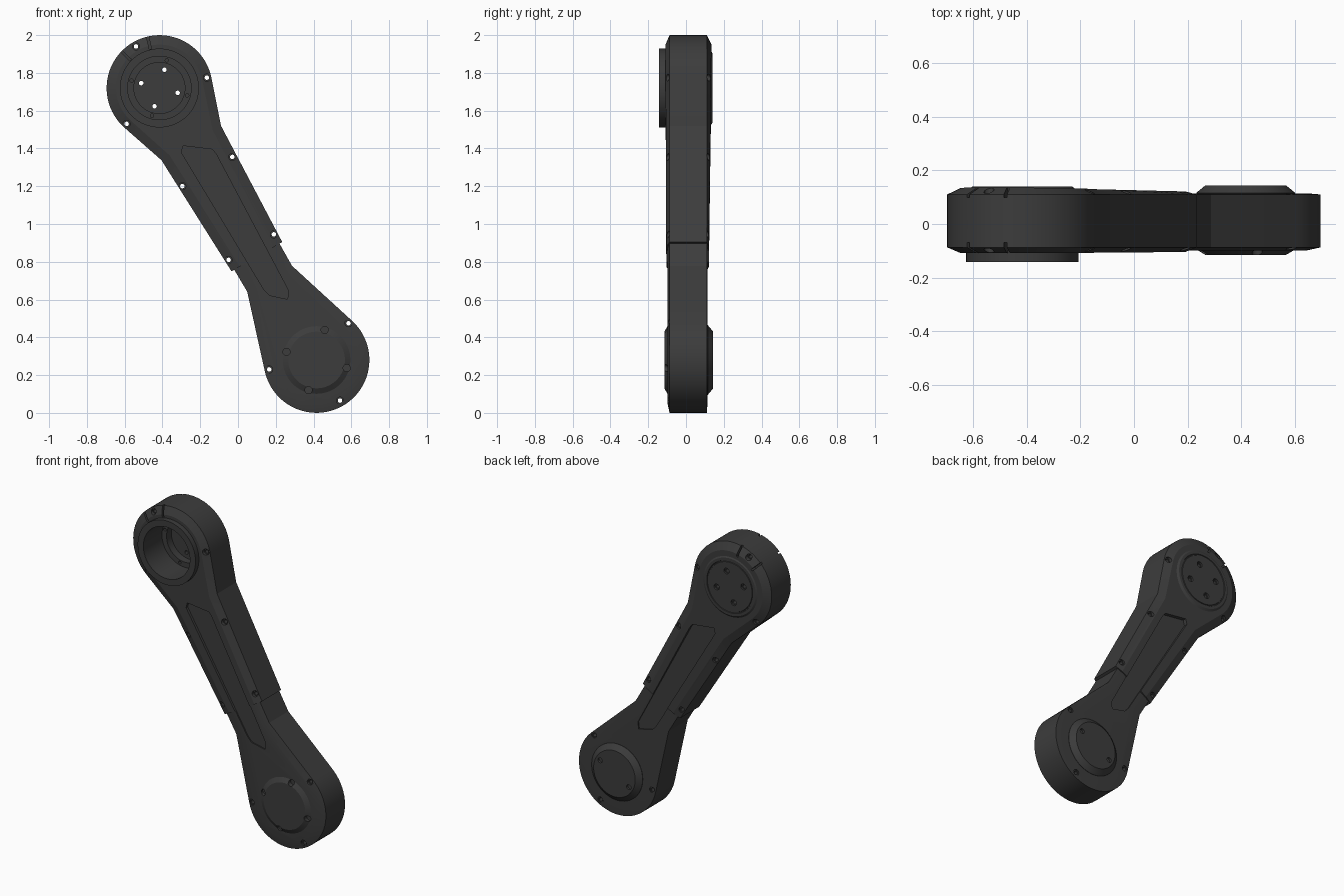
import bpy, bmesh
from math import sin, cos, atan2, acos, hypot, pi, radians

if "Cube" in bpy.data.objects:
    bpy.data.objects.remove(bpy.data.objects["Cube"])

R, C = 0.28, 0.831                    # end radius, half distance between joints
TOP, LOW = (-0.416, 1.72), (0.416, 0.28)

dark = bpy.data.materials.new("dark_grey")
dark.diffuse_color = (0.045, 0.045, 0.045, 1)
dark.use_nodes = True
dark.node_tree.nodes["Principled BSDF"].inputs["Base Color"].default_value = dark.diffuse_color


def world(u, v, y):
    """Arm coordinates (u along the arm, v across) to the scene."""
    return (0.5 * u + 0.866 * v, y, 1 - 0.866 * u + 0.5 * v)


def finish(name, bm):
    bmesh.ops.recalc_face_normals(bm, faces=bm.faces)
    me = bpy.data.meshes.new(name)
    bm.to_mesh(me)
    bm.free()
    ob = bpy.data.objects.new(name, me)
    bpy.context.collection.objects.link(ob)
    me.materials.append(dark)
    return ob


def add_rings(bm, rings):
    """Skin a stack of point loops and close both ends."""
    vs = [[bm.verts.new(p) for p in r] for r in rings]
    n = len(vs[0])
    for a, b in zip(vs, vs[1:]):
        for i in range(n):
            bm.faces.new((a[i], a[(i + 1) % n], b[(i + 1) % n], b[i]))
    bm.faces.new(vs[0])
    bm.faces.new(vs[-1])


def turned(name, centres, profile, seg=64):
    """Solids turned about y at each centre; profile is (radius, y)."""
    bm = bmesh.new()
    for cx, cz in centres:
        add_rings(bm, [[(cx + r * cos(2 * pi * i / seg), y, cz + r * sin(2 * pi * i / seg))
                        for i in range(seg)] for r, y in profile])
    return finish(name, bm)


def prism(name, shapes, spans):
    bm = bmesh.new()
    for pts in shapes:
        for a, b in spans:
            add_rings(bm, [[(x, y, z) for x, _, z in pts] for y in (a, b)])
    return finish(name, bm)


def around(c, r, start, n=4):
    return [(c[0] + r * cos(radians(start) + 2 * pi * k / n),
             c[1] + r * sin(radians(start) + 2 * pi * k / n)) for k in range(n)]


def outline(side, necks, d):
    """Round end plus straight neck, inset by d. side -1 is the upper end."""
    nu, nv = necks[0]
    a, b = C - abs(nu), nv
    if nu * side < 0:
        a = C + abs(nu)
    t = atan2(b, a) + acos(R / hypot(a, b))
    pts = []
    for i in range(49):
        w = t + (2 * pi - 2 * t) * i / 48
        pts.append((side * (C - (R - d) * cos(w)), (R - d) * sin(w)))
    pts += [(u, -(v - d)) for u, v in necks]
    pts += [(u, v - d) for u, v in reversed(necks)]
    return pts


def housing(name, side, necks, front, back):
    """Side wall with shallow chamfers to sloping front and back faces."""
    def slope(pair, u):
        return pair[0] + (pair[1] - pair[0]) * (u + C) / (2 * C)
    edge, face = outline(side, necks, 0), outline(side, necks, 0.05)
    bm = bmesh.new()
    add_rings(bm, [[world(u, v, slope(front, u)) for u, v in face],
                   [world(u, v, -0.087) for u, v in edge],
                   [world(u, v, 0.11) for u, v in edge],
                   [world(u, v, slope(back, u)) for u, v in face]])
    return finish(name, bm)


def cut(ob, *cutters):
    for c in cutters:
        m = ob.modifiers.new("cut", 'BOOLEAN')
        m.object, m.operation, m.solver = c, 'DIFFERENCE', 'EXACT'
        bpy.context.view_layer.objects.active = ob
        bpy.ops.object.modifier_apply(modifier=m.name)


# Main housings: the upper one sleeves over the lower one
upper = housing("upper_housing", -1, [(-0.495, 0.182), (0.2, 0.155)], (-0.108, -0.102), (0.133, 0.114))
lower = housing("lower_housing", 1, [(0.335, 0.137), (0.12, 0.139)], (-0.098, -0.098), (0.114, 0.114))

# Upper joint: open collar at the front, flat cap at the back
collar = turned("joint_collar", [TOP], [(0.209, -0.142), (0.209, -0.09)])
cap = turned("joint_back_cap", [TOP], [(0.2, 0.115), (0.2, 0.13), (0.185, 0.14), (0.168, 0.14),
                                       (0.166, 0.136), (0.161, 0.136), (0.159, 0.14), (0.02, 0.14)])

# Lower joint: bevelled cover on both sides
cover = turned("lower_joint_cover", [LOW], [(0.02, -0.115), (0.15, -0.115), (0.184, -0.095),
                                            (0.184, 0.116), (0.15, 0.144), (0.02, 0.144)])

# Cutters: case screws, bore, bore screws, pockets, slits
screws = [(-0.54, 1.94), (-0.165, 1.775), (-0.59, 1.53), (-0.03, 1.355), (-0.295, 1.2),
          (0.19, 0.945), (-0.05, 0.81), (0.585, 0.475), (0.165, 0.23), (0.54, 0.065)]
case_holes = turned("case_hole_cutter", screws,
                    [(0.019, -0.3), (0.019, -0.083), (0.012, -0.083), (0.012, 0.106),
                     (0.019, 0.106), (0.019, 0.3)], 20)
bore = turned("bore_cutter", [TOP], [(0.168, -0.3), (0.168, 0.05), (0.135, 0.05), (0.135, 0.1)])
output_holes = turned("output_hole_cutter", around(TOP, 0.1, 75),
                      [(0.012, 0.05), (0.012, 0.128), (0.019, 0.128), (0.019, 0.3)], 20)
step_holes = turned("step_hole_cutter", around(TOP, 0.152, 75), [(0.009, 0.0), (0.009, 0.08)], 16)
cover_holes = turned("cover_hole_cutter", around(LOW, 0.165, 75), [(0.019, -0.3), (0.019, -0.085)], 20)
back_holes = turned("cover_back_hole_cutter", around(LOW, 0.12, 30, 2), [(0.016, 0.13), (0.016, 0.3)], 20)
panel = [(-0.479, -0.07), (-0.504, -0.045), (-0.41, 0.08), (-0.38, 0.085),
         (0.44, 0.055), (0.476, 0.028), (0.41, -0.045), (0.37, -0.055)]
pocket = prism("pocket_cutter", [[world(u, v, 0) for u, v in panel]], [(-0.3, -0.09), (0.106, 0.3)])


def slit(angle):
    w = radians(angle)
    return [(TOP[0] + r * cos(w) - s * sin(w), 0, TOP[1] + r * sin(w) + s * cos(w))
            for r, s in ((0.212, -0.006), (0.32, -0.006), (0.32, 0.006), (0.212, 0.006))]


slits = prism("slit_cutter", [slit(103), slit(136)], [(-0.3, -0.068), (0.098, 0.3)])

cut(upper, bore, case_holes, output_holes, step_holes, pocket, slits)
cut(lower, case_holes, pocket)
cut(collar, bore)
cut(cap, output_holes)
cut(cover, cover_holes, back_holes)
cut(lower, cover_holes)

for c in (case_holes, bore, output_holes, step_holes, cover_holes, back_holes, pocket, slits):
    bpy.data.objects.remove(c)

# Smooth the round walls, keep edges crisp
for ob in (upper, lower, collar, cap, cover):
    bpy.ops.object.select_all(action='DESELECT')
    ob.select_set(True)
    bpy.context.view_layer.objects.active = ob
    bpy.ops.object.shade_smooth_by_angle(angle=radians(14))
